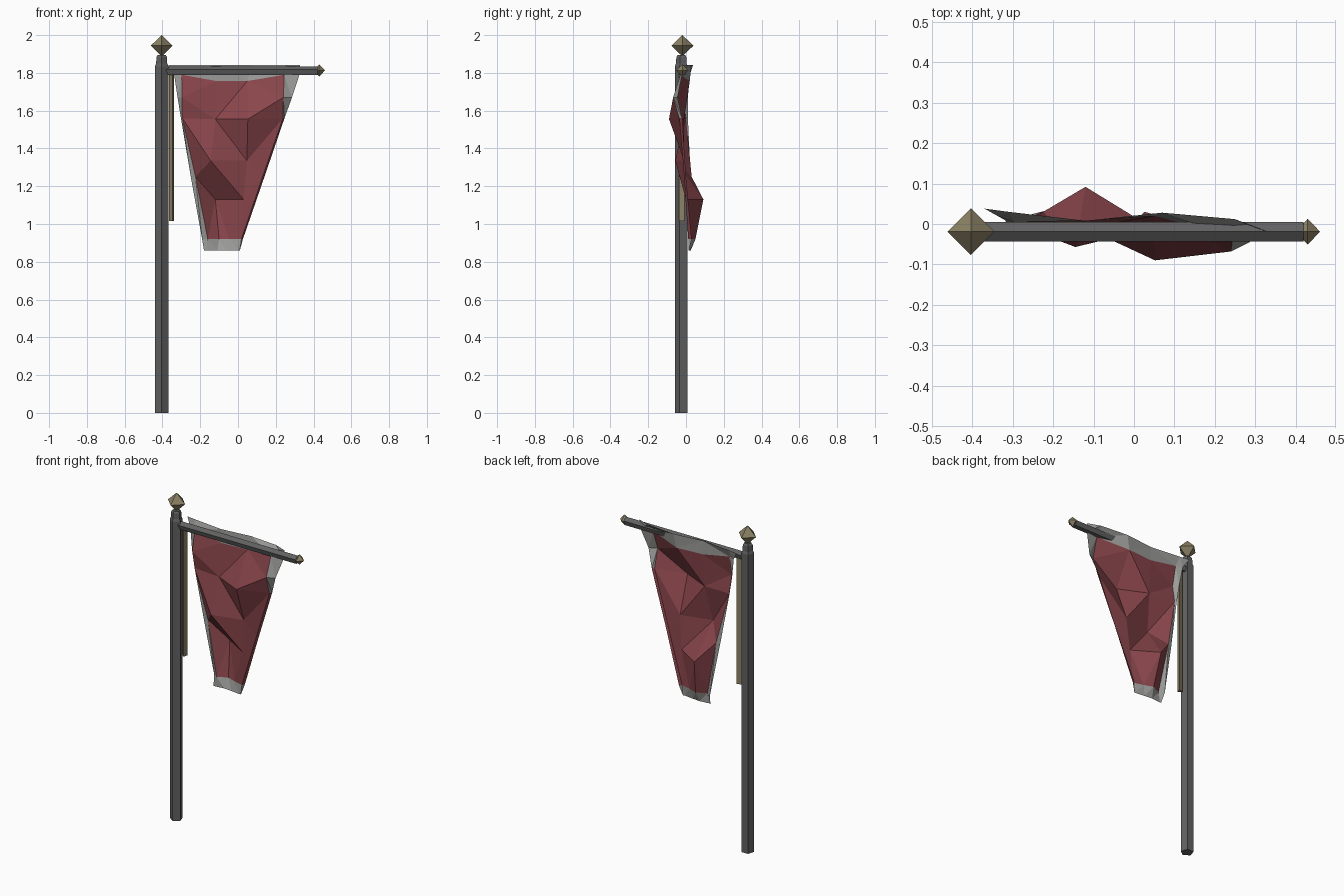
import bpy, bmesh, math
from mathutils import Vector

if "Cube" in bpy.data.objects:
    bpy.data.objects.remove(bpy.data.objects["Cube"])


def material(name, rgb):
    m = bpy.data.materials.new(name)
    m.diffuse_color = (*rgb, 1)
    m.use_nodes = True
    m.node_tree.nodes["Principled BSDF"].inputs["Base Color"].default_value = m.diffuse_color
    return m


iron = material("iron", (0.12, 0.12, 0.12))
brass = material("brass", (0.26, 0.22, 0.13))
red = material("red_cloth", (0.25, 0.06, 0.07))
trim = material("trim_cloth", (0.33, 0.33, 0.32))


def make(name, bm, mats):
    me = bpy.data.meshes.new(name)
    bm.to_mesh(me)
    bm.free()
    for m in mats:
        me.materials.append(m)
    ob = bpy.data.objects.new(name, me)
    bpy.context.collection.objects.link(ob)
    return ob


def turned(name, sides, start, profile, mat, loc, along_x=False):
    """Low-poly lathe: profile is (radius, height) along z, or along x."""
    bm = bmesh.new()
    rings = []
    for r, h in profile:
        ring = []
        for i in range(sides):
            a = math.radians(start) + 2 * math.pi * i / sides
            u, v = r * math.cos(a), r * math.sin(a)
            p = (h, u, v) if along_x else (u, v, h)
            ring.append(bm.verts.new(Vector(p) + Vector(loc)))
        rings.append(ring)
    for lo, hi in zip(rings, rings[1:]):
        for i in range(sides):
            j = (i + 1) % sides
            bm.faces.new((lo[i], lo[j], hi[j], hi[i]))
    bm.faces.new(rings[0][::-1])
    bm.faces.new(rings[-1])
    bmesh.ops.recalc_face_normals(bm, faces=bm.faces)
    return make(name, bm, [mat])


def diamond(name, r, half, loc, along_x=False):
    return turned(name, 4, 0, [(0.0005, -half), (r, 0), (0.0005, half)], brass, loc, along_x)


# Pole, crossbar, their diamond ends and the hanging rod
PX, PY = -0.404, -0.022
turned("pole", 5, -90, [(0.037, 0), (0.037, 1.835), (0.031, 1.85), (0.029, 1.885), (0.022, 1.895)],
       iron, (PX, PY, 0))
turned("crossbar", 5, 90, [(0.025, -0.39), (0.025, 0.42)], iron, (0, -0.019, 1.809), True)
diamond("pole_finial", 0.058, 0.056, (PX, -0.019, 1.944))
diamond("crossbar_finial", 0.032, 0.03, (0.43, -0.019, 1.813), True)
turned("hanging_rod", 3, -75, [(0.017, 1.015), (0.017, 1.81)], brass, (-0.35, -0.02, 0))

# Banner: rows from top to bottom, columns trim / red / red / red / trim
mid_z = [1.842, 1.757, 1.555, 1.335, 1.13, 0.92, 0.86]
edge_z = [1.842, 1.79, 1.67, 1.56, 1.25, 0.92, 0.86]
xs = [(-0.37, -0.31, -0.12, 0.07, 0.25, 0.328),
      (-0.338, -0.298, -0.115, 0.05, 0.245, 0.325),
      (-0.32, -0.297, -0.12, 0.052, 0.24, 0.286),
      (-0.302, -0.295, -0.145, 0.047, 0.238, 0.246),
      (-0.25, -0.225, -0.12, 0.03, 0.13, 0.14),
      (-0.19, -0.16, -0.1, -0.045, 0.018, 0.026),
      (-0.18, -0.17, -0.11, -0.06, 0.0, 0.01)]
ys = [(0.038, 0.03, 0.008, 0.028, 0.012, -0.018),
      (0.02, 0.005, 0.008, 0.02, -0.03, -0.02),
      (0.01, -0.02, -0.01, -0.09, -0.068, -0.045),
      (0.01, 0.0, -0.057, -0.01, -0.035, -0.02),
      (0.025, 0.03, 0.092, 0.0, -0.01, 0.0),
      (0.04, 0.02, 0.05, 0.03, 0.012, 0.03),
      (0.02, 0.018, 0.025, 0.02, 0.012, 0.015)]
bm = bmesh.new()
grid = [[bm.verts.new((x, y, (mid_z if c in (2, 3) else edge_z)[r]))
         for c, (x, y) in enumerate(zip(xs[r], ys[r]))] for r in range(7)]
for r in range(6):
    for c in range(5):
        f = bm.faces.new((grid[r][c], grid[r + 1][c], grid[r + 1][c + 1], grid[r][c + 1]))
        is_red = 0 < r < 5 and (0 < c < 4 or (c == 4 and r > 2))
        f.material_index = 0 if is_red else 1
bmesh.ops.triangulate(bm, faces=bm.faces, quad_method='SHORT_EDGE')
make("banner", bm, [red, trim])
